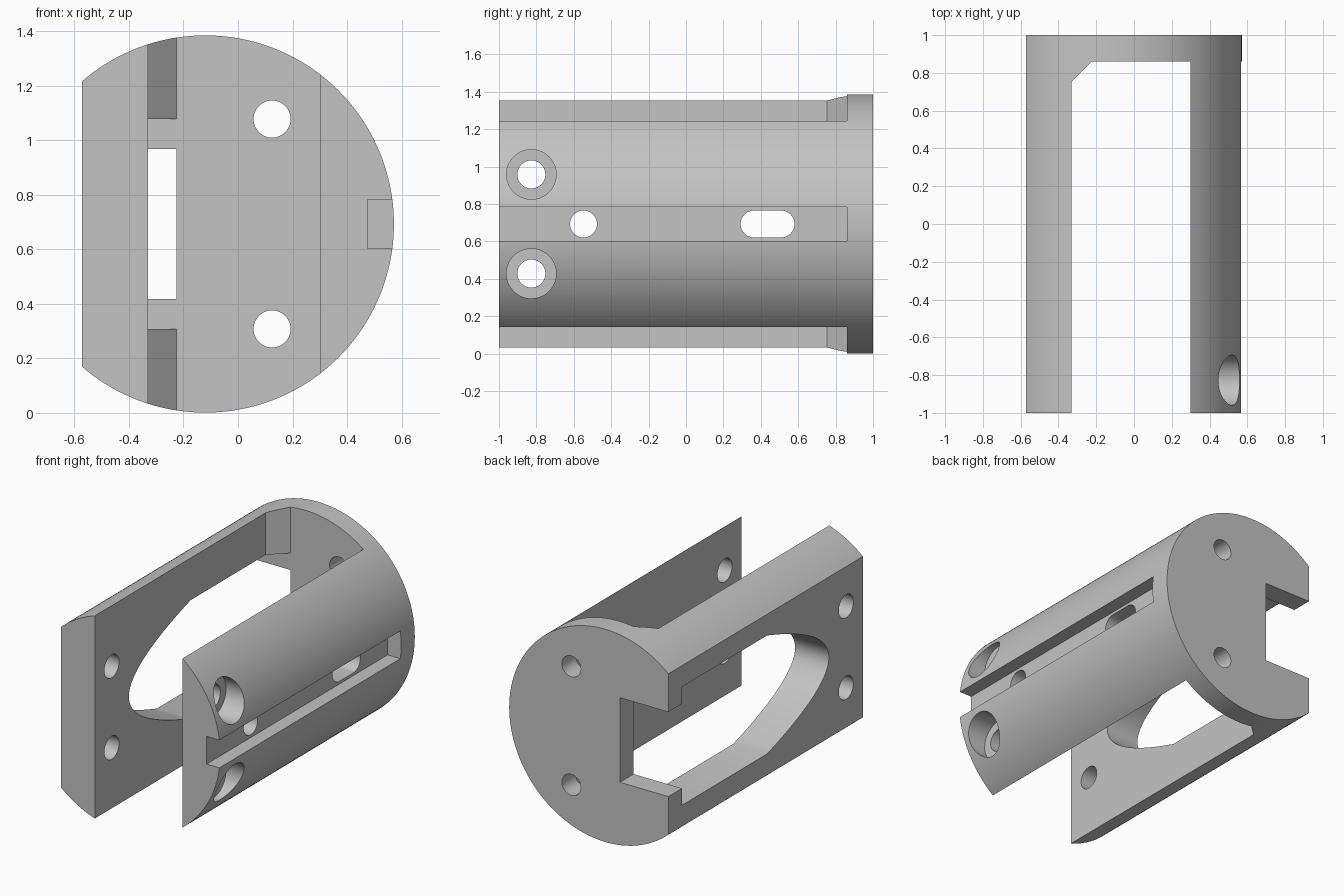
import bpy, bmesh, math
from mathutils import Vector

cube = bpy.data.objects.get("Cube")
if cube:
    bpy.data.objects.remove(cube)

CX, CZ, R = -0.12, 0.693, 0.692      # barrel axis and radius
LEFT_X = -0.573                      # flat on the barrel's side
WALL_IN, WALL_OUT = -0.33, 0.30      # faces of the open channel
PLATE_Y = 0.86                       # inner face of the end plate

grey = bpy.data.materials.new("plain grey")
grey.use_nodes = True
colour = (0.55, 0.55, 0.55, 1)
grey.diffuse_color = colour
grey.node_tree.nodes["Principled BSDF"].inputs["Base Color"].default_value = colour


def prism(name, outline, axis, lo, hi):
    """Extrude a 2D outline along x (y, z), y (x, z) or z (x, y)."""
    place = {"x": lambda a, b, h: (h, a, b),
             "y": lambda a, b, h: (a, h, b),
             "z": lambda a, b, h: (a, b, h)}[axis]
    bm = bmesh.new()
    face = bm.faces.new([bm.verts.new(place(a, b, lo)) for a, b in outline])
    moved = bmesh.ops.extrude_face_region(bm, geom=[face])["geom"]
    step = Vector(place(0, 0, hi - lo))
    bmesh.ops.translate(bm, vec=step, verts=[v for v in moved if isinstance(v, bmesh.types.BMVert)])
    bmesh.ops.recalc_face_normals(bm, faces=bm.faces)
    mesh = bpy.data.meshes.new(name)
    bm.to_mesh(mesh)
    bm.free()
    obj = bpy.data.objects.new(name, mesh)
    bpy.context.collection.objects.link(obj)
    return obj


def arc(a, b, r, start=0.0, sweep=2 * math.pi, n=48):
    """Points on a circle; the end point is kept only for partial sweeps."""
    count = n if sweep >= 2 * math.pi else n + 1
    return [(a + r * math.cos(start + sweep * i / n),
             b + r * math.sin(start + sweep * i / n)) for i in range(count)]


def rect(a0, a1, b0, b1):
    return [(a0, b0), (a1, b0), (a1, b1), (a0, b1)]


# Barrel with one flat side
flat = math.acos((LEFT_X - CX) / R)
body = prism("slotted_barrel", arc(CX, CZ, R, -flat, 2 * flat, 128), "y", -1, 1)
body.data.materials.append(grey)
cutters = []


def cut(name, outline, axis, lo, hi):
    cutters.append(prism(name, outline, axis, lo, hi))


# Open channel between the two walls, with a chamfered corner
cut("channel", [(WALL_IN, -1.2), (WALL_OUT, -1.2), (WALL_OUT, PLATE_Y),
                (-0.225, PLATE_Y), (WALL_IN, 0.755)], "z", -0.2, 1.6)

# Window in the flat wall: straight sides running into a parabolic nose
half, shoulder, nose = 0.385, -0.015, -0.65
curve = []
for i in range(-24, 25):
    t = i / 24
    curve.append((nose + (shoulder - nose) * t * t, CZ + half * t))
window = [(PLATE_Y, CZ - half)] + curve + [(PLATE_Y, CZ + half)]
cut("wall_window", window, "x", -0.8, -0.1)

# Notch through the end plate
cut("plate_notch", rect(-0.8, -0.225, CZ - 0.275, CZ + 0.275), "y", 0.8, 1.2)

# Long groove on the round wall, with a round hole and an oblong hole
cut("groove", rect(0.475, 0.8, CZ - 0.09, CZ + 0.09), "y", -1.2, PLATE_Y)
cut("groove_hole", arc(-0.548, CZ, 0.072), "x", 0.1, 0.7)
oblong = (arc(0.508, CZ, 0.072, -math.pi / 2, math.pi, 24)
          + arc(0.364, CZ, 0.072, math.pi / 2, math.pi, 24))
cut("groove_oblong", oblong, "x", 0.1, 0.7)

# Paired screw holes, mirrored about the mid height
for side, tag in ((1, "upper"), (-1, "lower")):
    z = CZ + side * 0.265
    cut(tag + "_cross_hole", arc(-0.827, z, 0.075), "x", -0.8, 0.8)
    cut(tag + "_counterbore", arc(-0.827, z, 0.133), "x", 0.40, 0.8)
    cut(tag + "_plate_hole", arc(0.125, CZ + side * 0.385, 0.068), "y", 0.7, 1.2)

# Apply every cut, then drop the cutters
for c in cutters:
    c.hide_render = True
    mod = body.modifiers.new(c.name, "BOOLEAN")
    mod.operation = "DIFFERENCE"
    mod.solver = "EXACT"
    mod.object = c
bpy.context.view_layer.update()
result = bpy.data.meshes.new_from_object(
    body.evaluated_get(bpy.context.evaluated_depsgraph_get()))
body.modifiers.clear()
body.data = result
result.name = "slotted_barrel"
result.materials.clear()
result.materials.append(grey)
for p in result.polygons:
    p.material_index = 0
for c in cutters:
    bpy.data.objects.remove(c)

bpy.ops.object.select_all(action="DESELECT")
body.select_set(True)
bpy.context.view_layer.objects.active = body
bpy.ops.object.shade_smooth_by_angle(angle=math.radians(25))
